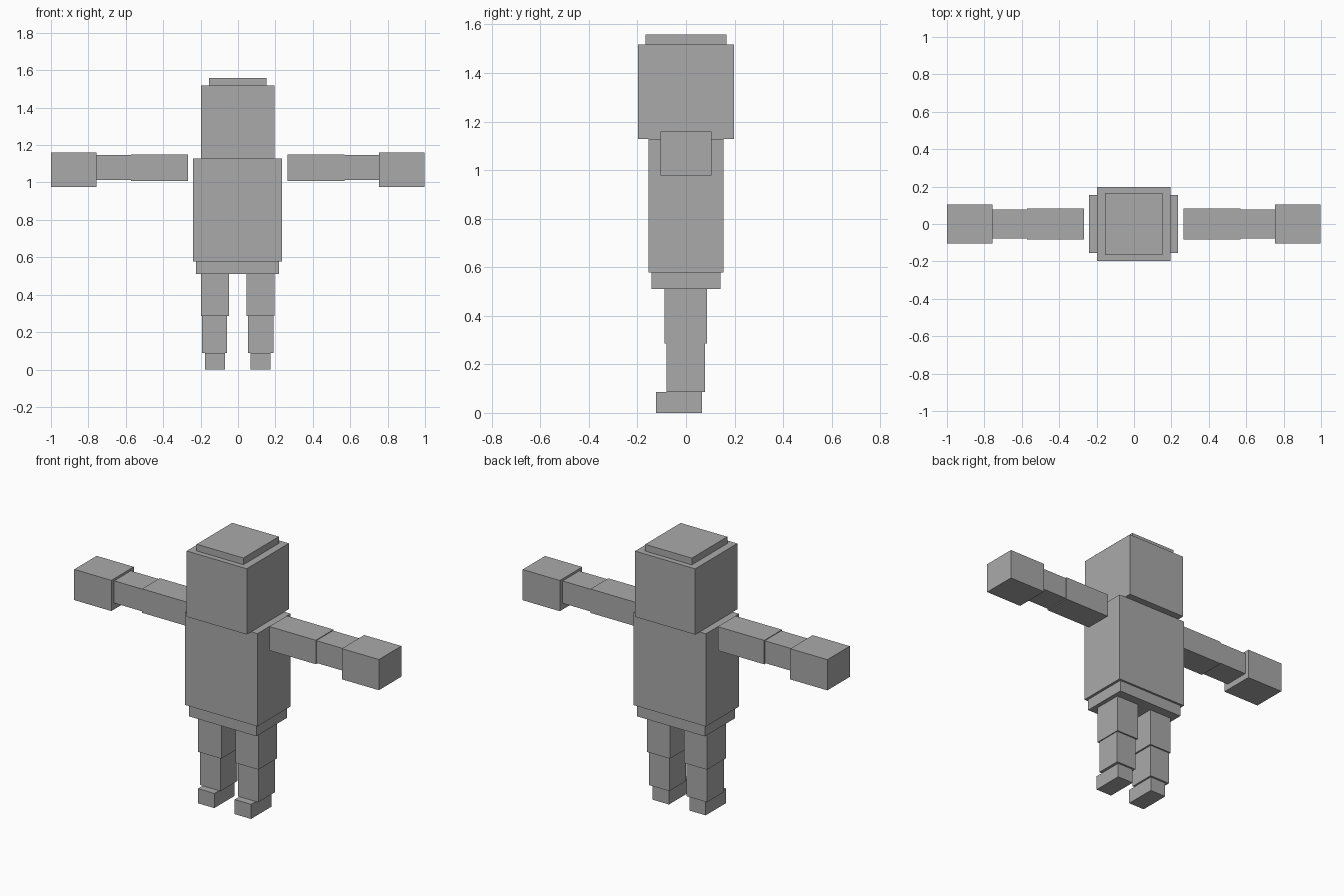
import bpy
import bmesh
from mathutils import Matrix, Vector

if "Cube" in bpy.data.objects:
    bpy.data.objects.remove(bpy.data.objects["Cube"])

# Single plain colour
grey = bpy.data.materials.new("plain grey")
grey.diffuse_color = (0.4, 0.4, 0.4, 1.0)
grey.use_nodes = True
grey.node_tree.nodes["Principled BSDF"].inputs["Base Color"].default_value = grey.diffuse_color

AXIS = -0.0015  # x of the body's symmetry plane


def box(name, x, y, z):
    """Box from (min, max) pairs on each axis."""
    size = Vector((x[1] - x[0], y[1] - y[0], z[1] - z[0]))
    centre = Vector((sum(x) / 2, sum(y) / 2, sum(z) / 2))
    bm = bmesh.new()
    bmesh.ops.create_cube(bm, size=1.0, matrix=Matrix.Diagonal(size.to_4d()))
    mesh = bpy.data.meshes.new(name)
    bm.to_mesh(mesh)
    bm.free()
    mesh.materials.append(grey)
    obj = bpy.data.objects.new(name, mesh)
    obj.location = centre
    bpy.context.collection.objects.link(obj)


def centred(name, half_x, half_y, z):
    box(name, (AXIS - half_x, AXIS + half_x), (-half_y, half_y), z)


def pair(name, x, y, z):
    """Matching boxes on both sides of the symmetry plane."""
    box("right_" + name, (AXIS + x[0], AXIS + x[1]), y, z)
    box("left_" + name, (AXIS - x[1], AXIS - x[0]), y, z)


# Head and trunk
centred("head_cap", 0.153, 0.166, (1.518, 1.558))
centred("head", 0.197, 0.197, (1.128, 1.518))
centred("torso", 0.238, 0.155, (0.578, 1.128))
centred("pelvis", 0.222, 0.142, (0.510, 0.578))

# Arms, held straight out to the sides
pair("upper_arm", (0.265, 0.570), (-0.083, 0.083), (1.008, 1.150))
pair("forearm", (0.570, 0.756), (-0.078, 0.078), (1.014, 1.146))
pair("hand", (0.756, 0.9995), (-0.105, 0.105), (0.977, 1.159))

# Legs, with the feet reaching forward
pair("thigh", (0.046, 0.197), (-0.089, 0.087), (0.285, 0.510))
pair("shin", (0.056, 0.191), (-0.080, 0.078), (0.087, 0.285))
pair("foot", (0.067, 0.174), (-0.124, 0.066), (0.0, 0.087))
